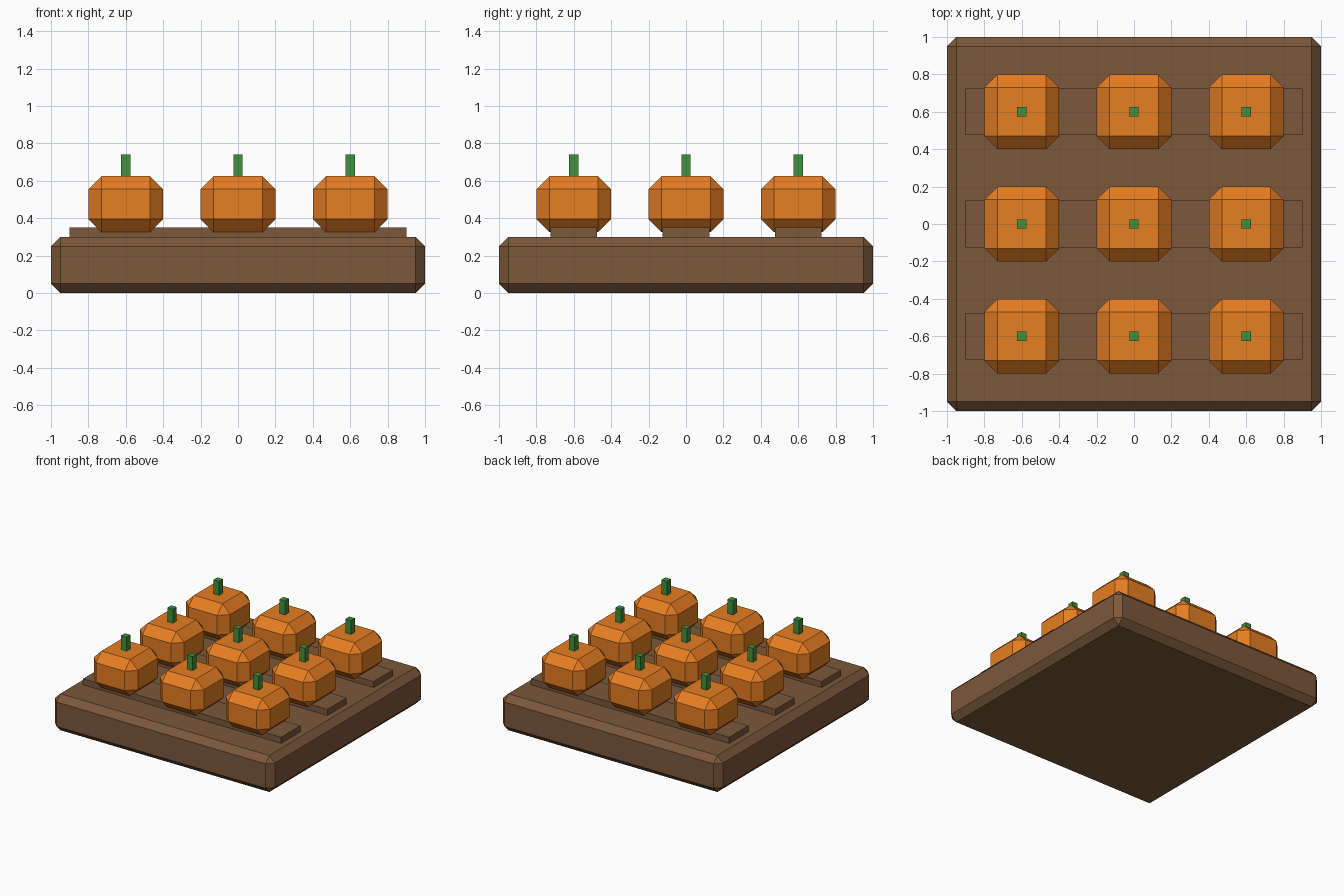
import bpy
import bmesh
from mathutils import Vector

old = bpy.data.objects.get("Cube")
if old:
    bpy.data.objects.remove(old, do_unlink=True)


def make_material(name, red, green, blue):
    """Flat material from 0-255 display values, stored as linear."""
    def linear(v):
        v /= 255
        return v / 12.92 if v <= 0.04045 else ((v + 0.055) / 1.055) ** 2.4
    colour = (linear(red), linear(green), linear(blue), 1)
    mat = bpy.data.materials.new(name)
    mat.use_nodes = True
    mat.diffuse_color = colour
    mat.node_tree.nodes["Principled BSDF"].inputs["Base Color"].default_value = colour
    return mat


def make_box(name, x, y, bottom, size, mat, chamfer=0):
    """Box standing on the height bottom, with optional chamfered edges."""
    bm = bmesh.new()
    bmesh.ops.create_cube(bm, size=1)
    bmesh.ops.scale(bm, vec=Vector(size), verts=bm.verts)
    if chamfer:
        bmesh.ops.bevel(bm, geom=bm.edges[:], offset=chamfer, segments=1,
                        affect='EDGES', profile=0.5)
    mesh = bpy.data.meshes.new(name)
    bm.to_mesh(mesh)
    bm.free()
    mesh.materials.append(mat)
    obj = bpy.data.objects.new(name, mesh)
    obj.location = (x, y, bottom + size[2] / 2)
    bpy.context.collection.objects.link(obj)
    return obj


soil = make_material("soil brown", 124, 88, 59)
orange = make_material("pumpkin orange", 230, 126, 34)
green = make_material("stem green", 66, 145, 62)

# Soil bed
make_box("soil_bed", 0, 0, 0, (2, 2, 0.3), soil, chamfer=0.05)

# Three raised rows, each with three pumpkins
spacing = 0.6
for row in (-1, 0, 1):
    y = row * spacing
    make_box("soil_row", 0, y, 0.28, (1.8, 0.25, 0.07), soil)
    for column in (-1, 0, 1):
        x = column * spacing
        make_box("pumpkin", x, y, 0.325, (0.4, 0.4, 0.3), orange, chamfer=0.07)
        make_box("pumpkin_stem", x, y, 0.6, (0.05, 0.05, 0.14), green)
